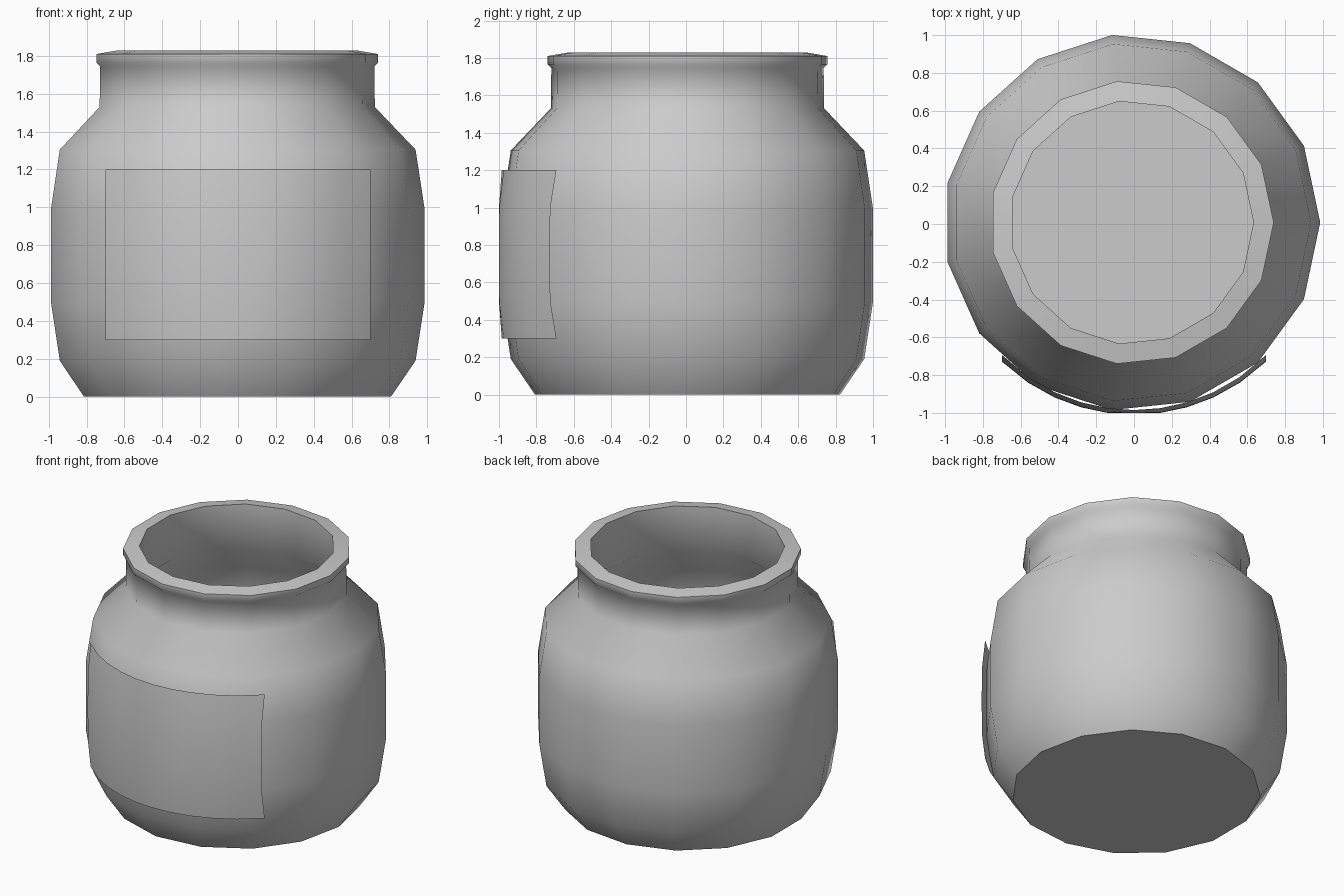
import bpy, bmesh, math

if "Cube" in bpy.data.objects:
    bpy.data.objects.remove(bpy.data.objects["Cube"])

SIDES = 15


def finish(name, bm, angle):
    mesh = bpy.data.meshes.new(name)
    bm.to_mesh(mesh)
    bm.free()
    ob = bpy.data.objects.new(name, mesh)
    bpy.context.collection.objects.link(ob)
    bpy.ops.object.select_all(action='DESELECT')
    ob.select_set(True)
    bpy.context.view_layer.objects.active = ob
    bpy.ops.object.shade_smooth_by_angle(angle=math.radians(angle))
    return ob


# Jar: one lathed profile going up the outside, over the lip and down the inside
profile = [
    (0.82, 0.0), (0.95, 0.19), (0.998, 0.5), (0.998, 0.99), (0.95, 1.305),
    (0.735, 1.53), (0.732, 1.745), (0.752, 1.765), (0.752, 1.81), (0.645, 1.828),
    (0.645, 1.50), (0.86, 1.27), (0.91, 0.98), (0.91, 0.51), (0.87, 0.23), (0.76, 0.08),
]
bm = bmesh.new()
rings = []
for r, z in profile:
    rings.append([bm.verts.new((-0.012 + r * math.cos(2 * math.pi * i / SIDES),
                                0.008 + r * math.sin(2 * math.pi * i / SIDES), z))
                  for i in range(SIDES)])
for a, b in zip(rings, rings[1:]):
    for i in range(SIDES):
        j = (i + 1) % SIDES
        bm.faces.new((a[i], a[j], b[j], b[i]))
bm.faces.new(rings[0][::-1])   # underside
bm.faces.new(rings[-1])        # inner floor
finish("jar", bm, 50)

# Label: thin sheet wrapped around the front, following the bulge
bm = bmesh.new()
rows = []
for r, z in [(0.985, 0.3), (1.008, 0.5), (1.01, 0.75), (1.008, 1.0), (0.985, 1.2)]:
    row = []
    for k in range(11):
        x = -0.7 + 0.14 * k
        row.append(bm.verts.new((x, max(-1.0, -math.sqrt(r * r - x * x)), z)))
    rows.append(row)
for a, b in zip(rows, rows[1:]):
    for k in range(10):
        bm.faces.new((a[k], a[k + 1], b[k + 1], b[k]))
finish("label", bm, 50)
